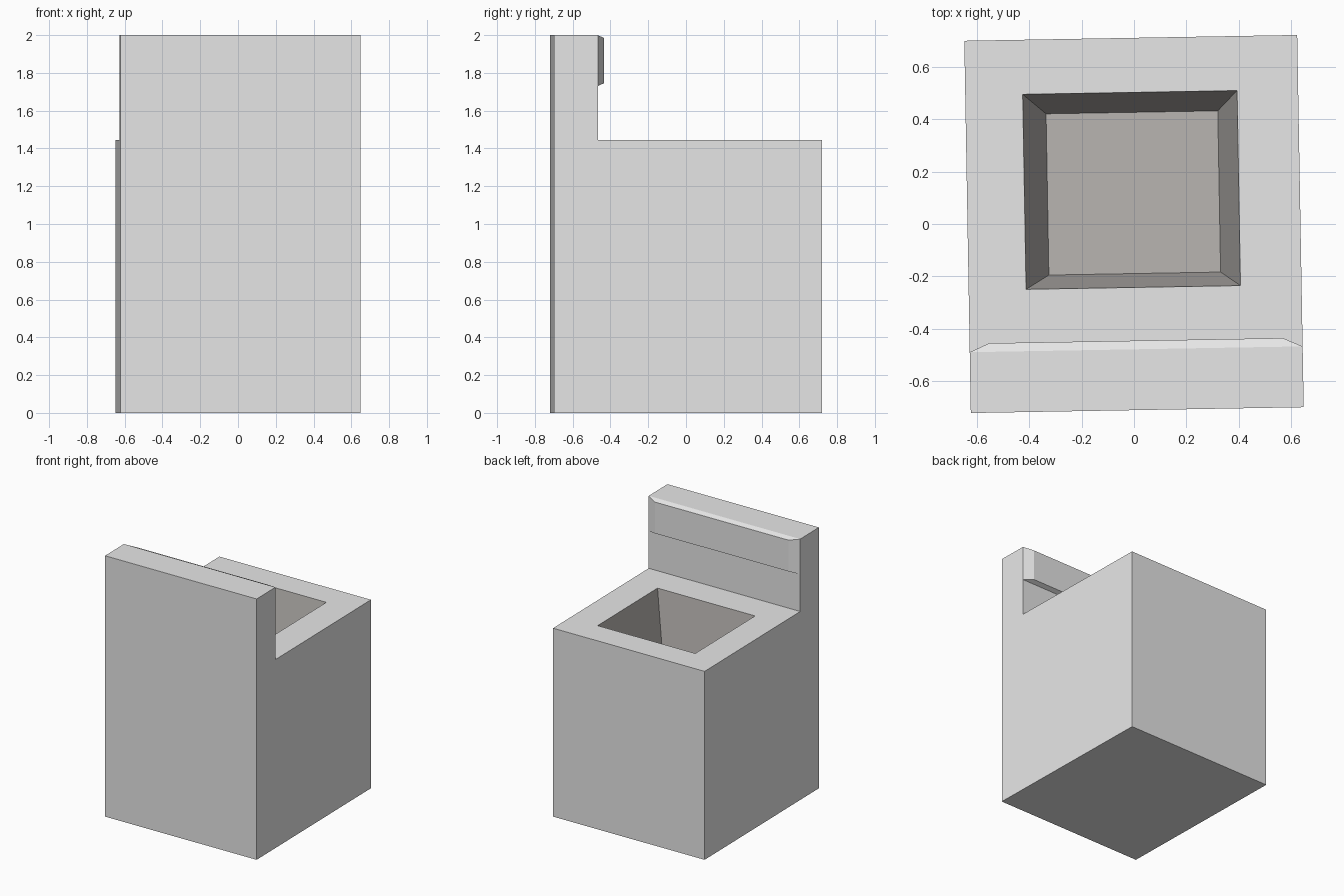
import bpy, bmesh, math
from mathutils import Vector

if "Cube" in bpy.data.objects:
    bpy.data.objects.remove(bpy.data.objects["Cube"])

W, D = 0.635, 0.71            # half width, half depth
SEAT_Z, TOP_Z = 1.445, 2.0    # box top, back wall top
WALL_Y = -0.478               # inner face of the upright wall
TURN = math.radians(1)        # the whole model is turned slightly


def material(name, rgb):
    m = bpy.data.materials.new(name)
    m.diffuse_color = (*rgb, 1)
    m.use_nodes = True
    m.node_tree.nodes["Principled BSDF"].inputs["Base Color"].default_value = m.diffuse_color
    return m


light_grey = material("light grey", (0.8, 0.8, 0.8))
basin_grey = material("warm basin grey", (0.48, 0.46, 0.44))


def finish(bm, name, mats):
    bmesh.ops.recalc_face_normals(bm, faces=bm.faces)
    mesh = bpy.data.meshes.new(name)
    bm.to_mesh(mesh)
    bm.free()
    for m in mats:
        mesh.materials.append(m)
    ob = bpy.data.objects.new(name, mesh)
    ob.rotation_euler.z = TURN
    bpy.context.collection.objects.link(ob)
    return ob


def inset_to(bm, face, x0, x1, y0, y1, z):
    """Inset a rectangular face and fit its corners to the given rectangle."""
    c = face.calc_center_median()
    ring = bmesh.ops.inset_individual(bm, faces=[face], thickness=0.05)["faces"]
    for v in face.verts:
        v.co = Vector((x1 if v.co.x > c.x else x0, y1 if v.co.y > c.y else y0, z))
    return ring


# Body: L-shaped side profile extruded across the width
bm = bmesh.new()
profile = [(-D, 0), (D, 0), (D, SEAT_Z), (WALL_Y, SEAT_Z), (WALL_Y, TOP_Z), (-D, TOP_Z)]
side = bm.faces.new([bm.verts.new((-W, y, z)) for y, z in profile])
out = bmesh.ops.extrude_face_region(bm, geom=[side])["geom"]
bmesh.ops.translate(bm, vec=(2 * W, 0, 0),
                    verts=[g for g in out if isinstance(g, bmesh.types.BMVert)])
if side.is_valid and len([f for f in bm.faces if len(f.verts) == 6]) < 2:
    bm.faces.new([v for v in side.verts])
bmesh.ops.recalc_face_normals(bm, faces=bm.faces)

# Basin: tapered recess sunk into the box top
top = next(f for f in bm.faces if f.normal.z > 0.9
           and abs(f.calc_center_median().z - SEAT_Z) < 0.01)
inset_to(bm, top, -0.416, 0.402, -0.242, 0.502, SEAT_Z)
walls = inset_to(bm, top, -0.328, 0.327, -0.189, 0.426, SEAT_Z - 0.43)
for f in [top, *walls]:
    f.material_index = 1
finish(bm, "box_with_basin", [light_grey, basin_grey])

# Panel: shallow bevelled plate on the inner face of the upright wall
bm = bmesh.new()
bmesh.ops.create_cube(bm, size=2)
for v in bm.verts:
    front = v.co.y > 0
    zc = (1.73 + TOP_Z) / 2
    v.co = Vector((v.co.x * (0.56 if front else W),
                   WALL_Y + (0.033 if front else 0),
                   zc + v.co.z * (0.12 if front else 0.135)))
finish(bm, "bevelled_panel", [light_grey])
